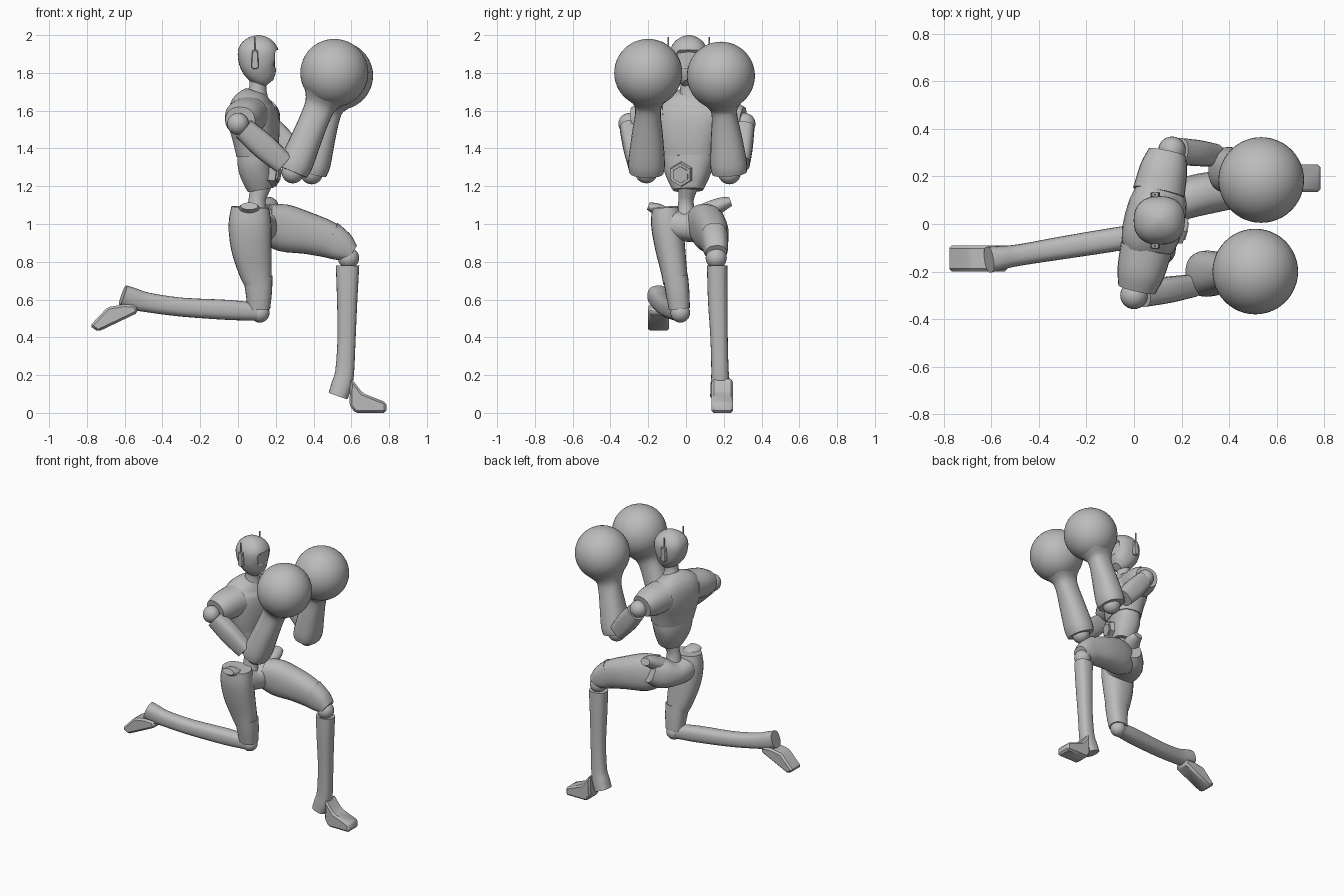
import bpy, bmesh, math
from mathutils import Vector

cube = bpy.data.objects.get("Cube")
if cube:
    bpy.data.objects.remove(cube)

grey = bpy.data.materials.new("plain_grey")
grey.use_nodes = True
grey.diffuse_color = (0.5, 0.5, 0.5, 1)
grey.node_tree.nodes["Principled BSDF"].inputs["Base Color"].default_value = grey.diffuse_color

LATERAL = Vector((0.25, 0.97, 0))   # shoulder line of the twisted chest
ACROSS = Vector((0, 1, 0))


def finish(name, bm, angle=35):
    """Turn a bmesh into a shaded object."""
    bmesh.ops.recalc_face_normals(bm, faces=bm.faces)
    mesh = bpy.data.meshes.new(name)
    bm.to_mesh(mesh)
    bm.free()
    obj = bpy.data.objects.new(name, mesh)
    bpy.context.collection.objects.link(obj)
    mesh.materials.append(grey)
    bpy.ops.object.select_all(action="DESELECT")
    obj.select_set(True)
    bpy.context.view_layer.objects.active = obj
    bpy.ops.object.shade_smooth_by_angle(angle=math.radians(angle))
    return obj


def spline(rings, steps):
    """Smoothly interpolate rings of (x, y, z, half width, half depth)."""
    pts = [Vector(r) for r in rings]
    pts = [2 * pts[0] - pts[1]] + pts + [2 * pts[-1] - pts[-2]]
    out = []
    for a, b, c, d in zip(pts, pts[1:], pts[2:], pts[3:]):
        for i in range(steps):
            t = i / steps
            out.append(b + (c - a) * (t / 2) + (2 * a - 5 * b + 4 * c - d) * (t * t / 2)
                       + (3 * b - a - 3 * c + d) * (t ** 3 / 2))
    return out + [pts[-2]]


def loft(name, rings, side=ACROSS, square=1.0, steps=3, sides=24):
    """Skin a limb; square below one makes its section boxier."""
    rows = spline(rings, steps)
    bm = bmesh.new()
    loops = []
    for i, row in enumerate(rows):
        axis = (rows[min(i + 1, len(rows) - 1)].to_3d() - rows[max(i - 1, 0)].to_3d()).normalized()
        u = (side - axis * side.dot(axis)).normalized()
        v = axis.cross(u)
        loop = []
        for k in range(sides):
            c, s = math.cos(math.tau * k / sides), math.sin(math.tau * k / sides)
            p = u * row[3] * math.copysign(abs(c) ** square, c)
            p += v * row[4] * math.copysign(abs(s) ** square, s)
            loop.append(bm.verts.new(row.to_3d() + p))
        loops.append(loop)
    for a, b in zip(loops, loops[1:]):
        for k in range(sides):
            j = (k + 1) % sides
            bm.faces.new((a[k], a[j], b[j], b[k]))
    bm.faces.new(loops[0])
    bm.faces.new(loops[-1])
    return finish(name, bm)


def ball(name, centre, radius, segments=24):
    bm = bmesh.new()
    bmesh.ops.create_uvsphere(bm, u_segments=segments, v_segments=segments // 2, radius=radius)
    bmesh.ops.translate(bm, verts=bm.verts, vec=centre)
    return finish(name, bm)


def prism(name, profile, start, depth, bevel=0.012):
    """Extrude an x-z outline along y."""
    bm = bmesh.new()
    face = bm.faces.new([bm.verts.new((x, start, z)) for x, z in profile])
    new = bmesh.ops.extrude_face_region(bm, geom=[face])["geom"]
    bmesh.ops.translate(bm, vec=(0, depth, 0), verts=[g for g in new if isinstance(g, bmesh.types.BMVert)])
    bmesh.ops.bevel(bm, geom=bm.edges[:], offset=bevel, segments=1, affect="EDGES")
    return finish(name, bm)


def box(name, centre, size):
    x, y, z = centre
    w, d, h = (s / 2 for s in size)
    return prism(name, [(x - w, z - h), (x + w, z - h), (x + w, z + h), (x - w, z + h)],
                 y - d, 2 * d, min(w, d, h) / 3)


# Chest shell, abdomen, waist and neck
loft("chest", [(.10, .01, 1.36, .15, .10), (.095, .01, 1.45, .17, .115), (.085, .015, 1.54, .19, .125),
               (.08, .02, 1.62, .18, .115), (.09, .02, 1.67, .13, .085), (.10, .02, 1.70, .06, .055)],
     LATERAL, .8)
loft("abdomen", [(.12, .01, 1.18, .08, .065), (.11, .01, 1.24, .11, .085), (.10, .01, 1.31, .135, .095),
                 (.10, .01, 1.38, .145, .095)], LATERAL, .8)
loft("waist", [(.10, 0, 1.03, .06, .06), (.10, 0, 1.12, .04, .045), (.12, .01, 1.2, .055, .055)])
loft("neck", [(.10, .02, 1.67, .06, .06), (.105, .015, 1.73, .045, .045), (.11, .015, 1.8, .05, .05)])

# Six-sided belly plate
for name, radius, reach in (("belly_plate", .072, .212), ("belly_plate_centre", .052, .22)):
    loft(name, [(.15, -.015, 1.27, radius, radius), (reach, -.03, 1.26, radius * .85, radius * .85)],
         Vector((0, 0, 1)), 1, 1, 6)

# Head with a recessed visor
head = loft("head", [(.165, .015, 1.745, .03, .03), (.15, .015, 1.765, .06, .058), (.125, .015, 1.81, .088, .088),
                     (.11, .015, 1.86, .1, .105), (.107, .015, 1.92, .1, .107), (.107, .015, 1.965, .075, .082),
                     (.107, .015, 1.99, .04, .045), (.107, .015, 2.0, .008, .008)], square=.85, sides=32)
cutter = box("visor_cutter", (.235, .015, 1.87), (.09, .15, .1))
cutter.hide_render = True
recess = head.modifiers.new("visor", "BOOLEAN")
recess.operation, recess.object = "DIFFERENCE", cutter
bpy.context.view_layer.objects.active = head
bpy.ops.object.modifier_apply(modifier="visor")
bpy.data.objects.remove(cutter)
loft("visor", [(.15, .015, 1.82, .07, .045), (.15, .015, 1.92, .07, .045)], square=.7)
for side, label in ((1, "left"), (-1, "right")):
    y = .015 + side * .108
    prism(label + "_ear", [(.07, 1.83), (.08, 1.82), (.1, 1.82), (.11, 1.83), (.105, 1.92), (.075, 1.92)],
          y - .012, .024, .004)
    box(label + "_antenna", (.088, y, 1.95), (.008, .008, .08))

# Arms: sleeve, joint, upper arm, forearm cuff, elbow and round glove
arms = {
    "right": ((.012, -.275, 1.55), (.0, -.3, 1.53), (.24, -.26, 1.32), (.29, -.21, 1.275), (.44, -.2, 1.64),
              (.51, -.2, 1.8)),
    "left": ((.14, .30, 1.55), (.16, .31, 1.53), (.33, .29, 1.32), (.39, .23, 1.27), (.475, .2, 1.62),
             (.535, .185, 1.785)),
}
for label, (cap, joint, low, elbow, wrist, glove) in arms.items():
    root = Vector((.08, .02, 1.59)).lerp(Vector(cap), .4)
    loft(label + "_sleeve", [(*root, .1, .11), (*root.lerp(Vector(cap), .6), .095, .1), (*cap, .07, .08)],
         Vector((0, 0, 1)), .9)
    ball(label + "_shoulder_joint", joint, .058)
    top = Vector(joint).lerp(Vector(low), .12)
    loft(label + "_upper_arm", [(*top, .055, .06), (*top.lerp(Vector(low), .5), .055, .068), (*low, .048, .058)],
         ACROSS, .7)
    ball(label + "_elbow", elbow, .06)
    a, b, g = Vector(elbow), Vector(wrist), Vector(glove)
    loft(label + "_forearm", [(*a, .092, .08), (*a.lerp(b, .15), .097, .088), (*a.lerp(b, .55), .082, .08),
                              (*a.lerp(b, .85), .068, .078), (*b, .078, .088), (*b.lerp(g, .35), .13, .13)],
         ACROSS, .85)
    ball(label + "_glove", glove, .18, 48)

# Pelvis with hip tabs
loft("pelvis", [(.07, -.14, 1.02, .075, .085), (.07, -.07, 1.0, .085, .105), (.09, .02, .985, .08, .11),
                (.13, .1, 1.0, .1, .1), (.17, .17, 1.03, .08, .07)], Vector((0, 0, 1)), .85)
loft("right_hip_tab", [(.06, -.1, 1.03, .05, .07), (.06, -.15, 1.075, .035, .06), (.06, -.2, 1.095, .02, .045)],
     Vector((0, 0, 1)))
loft("left_hip_tab", [(.14, .1, 1.06, .05, .07), (.16, .18, 1.1, .04, .055), (.16, .235, 1.12, .025, .035)],
     Vector((0, 0, 1)))

# Trailing right leg
loft("right_thigh", [(.065, -.105, 1.09, .075, .1), (.063, -.1, 1.0, .085, .113), (.07, -.085, .88, .08, .108),
                     (.09, -.065, .76, .07, .09), (.105, -.055, .69, .066, .074)], square=.85)
loft("right_knee_guard", [(.105, -.055, .72, .066, .078), (.11, -.045, .64, .063, .07), (.11, -.035, .55, .056, .06)],
     square=.8)
ball("right_knee", (.115, -.03, .53), .052)
loft("right_shin", [(.1, -.035, .535, .045, .046), (-.05, -.06, .545, .05, .053), (-.3, -.1, .56, .048, .05),
                    (-.48, -.13, .585, .045, .052), (-.56, -.142, .605, .05, .058), (-.61, -.15, .622, .055, .056)],
     square=.8)
prism("right_foot", [(-.6, .575), (-.69, .56), (-.785, .46), (-.74, .43), (-.53, .53), (-.54, .57)], -.2, .11)

# Leading left leg
loft("left_thigh", [(.14, .08, 1.01, .08, .1), (.24, .115, .98, .088, .125), (.37, .14, .95, .085, .11),
                    (.47, .15, .92, .075, .098), (.53, .155, .89, .068, .085)], square=.85)
loft("left_knee_guard", [(.48, .15, .92, .072, .098), (.55, .157, .88, .066, .08), (.6, .16, .845, .055, .05)],
     square=.8)
ball("left_knee", (.585, .16, .82), .056)
loft("left_shin", [(.58, .165, .78, .054, .062), (.578, .168, .6, .052, .054), (.575, .175, .4, .046, .048),
                   (.565, .18, .22, .046, .05), (.55, .182, .15, .052, .055), (.53, .184, .09, .056, .053)],
     square=.8)
prism("left_foot", [(.595, .19), (.61, .17), (.66, .105), (.785, .055), (.785, 0), (.62, 0), (.59, .04)], .135, .115)
